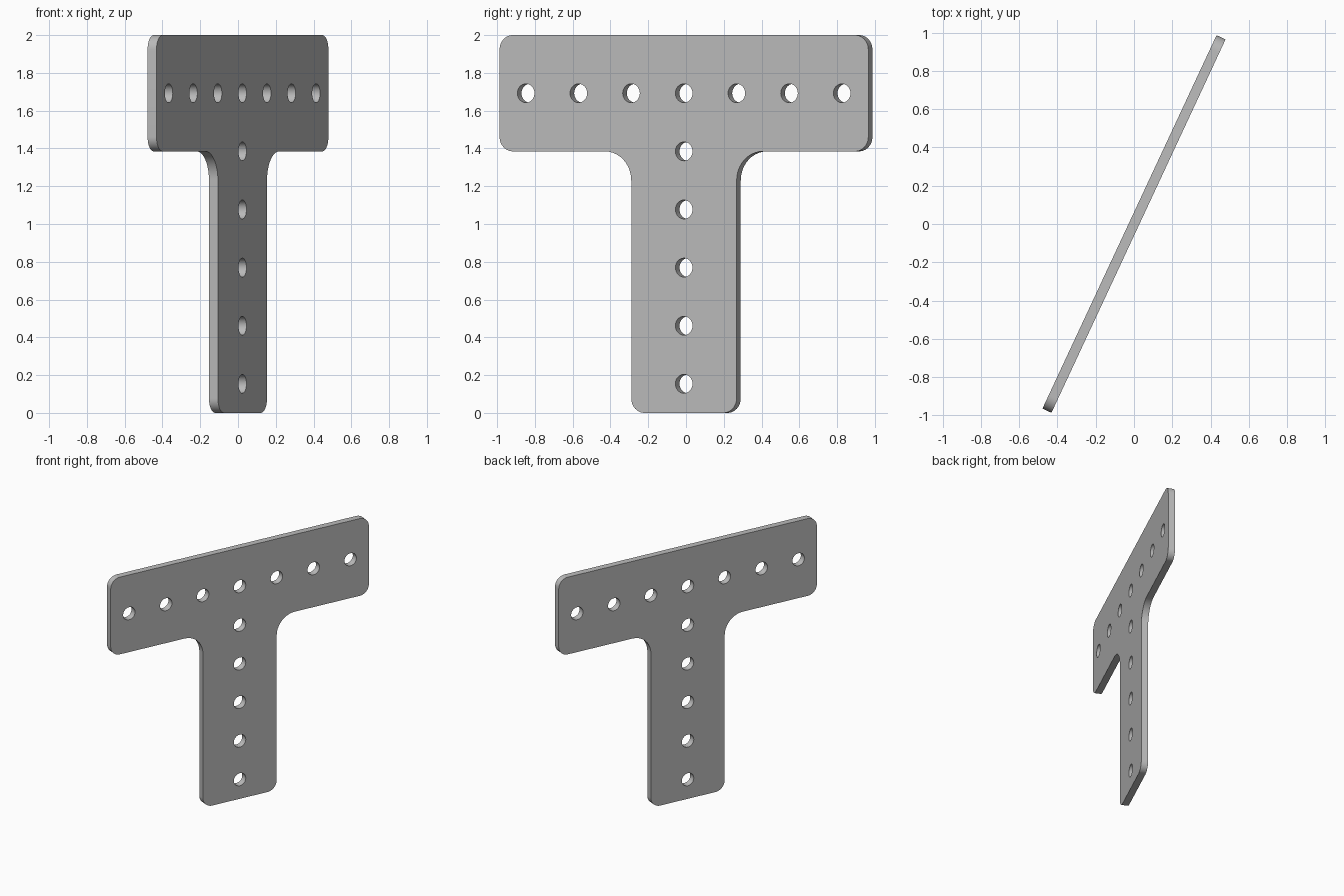
import bpy
import bmesh
from math import sin, cos, pi, radians
from mathutils import Vector

cube = bpy.data.objects.get("Cube")
if cube:
    bpy.data.objects.remove(cube, do_unlink=True)

HEIGHT = 2.0
PITCH = HEIGHT / 6.5          # hole spacing, drives every proportion
THICKNESS = 0.052
HOLE_RADIUS = 0.05
CORNER, FILLET = PITCH / 4, PITCH / 2


def rounded_outline(corners, steps=10):
    """Round each right-angled corner (x, z, radius) of a closed outline."""
    points = []
    for i, (x, z, r) in enumerate(corners):
        p = Vector((x, z))
        before = Vector(corners[i - 1][:2])
        after = Vector(corners[(i + 1) % len(corners)][:2])
        u, v = (before - p).normalized(), (after - p).normalized()
        centre = p + (u + v) * r
        for k in range(steps + 1):
            a = pi / 2 * k / steps
            points.append(centre - r * (v * cos(a) + u * sin(a)))
    return points


def circle(x, z, r, sides=32):
    return [Vector((x + r * cos(2 * pi * k / sides), z + r * sin(2 * pi * k / sides)))
            for k in range(sides)]


def add_loop(bm, points):
    verts = [bm.verts.new((p.x, -THICKNESS / 2, p.y)) for p in points]
    for i, v in enumerate(verts):
        bm.edges.new((verts[i - 1], v))


# T-shaped outline: right half, then mirrored for the left half
arm, stem, shoulder = PITCH * 3.5, PITCH, HEIGHT - 2 * PITCH
half = [(stem, 0, CORNER), (stem, shoulder, FILLET),
        (arm, shoulder, CORNER), (arm, HEIGHT, CORNER)]
outline = half + [(-x, z, r) for x, z, r in reversed(half)]

# Bolt holes: a row along the arm and a column down the stem
bar_z = HEIGHT - PITCH
holes = [(i * PITCH, bar_z) for i in range(-3, 4)]
holes += [(0, bar_z - i * PITCH) for i in range(1, 6)]

# Fill the perforated profile and extrude it to a plate
bm = bmesh.new()
add_loop(bm, rounded_outline(outline))
for x, z in holes:
    add_loop(bm, circle(x, z, HOLE_RADIUS))
bmesh.ops.triangle_fill(bm, edges=bm.edges[:], use_beauty=True, normal=(0, -1, 0))
extruded = bmesh.ops.extrude_face_region(bm, geom=bm.faces[:])
bmesh.ops.translate(bm, vec=(0, THICKNESS, 0),
                    verts=[g for g in extruded["geom"] if isinstance(g, bmesh.types.BMVert)])
bmesh.ops.recalc_face_normals(bm, faces=bm.faces[:])
mesh = bpy.data.meshes.new("t_plate")
bm.to_mesh(mesh)
bm.free()

# Grey metal
metal = bpy.data.materials.new("grey_metal")
metal.use_nodes = True
grey = (0.5, 0.5, 0.5, 1)
metal.diffuse_color = grey
metal.node_tree.nodes["Principled BSDF"].inputs["Base Color"].default_value = grey
mesh.materials.append(metal)

plate = bpy.data.objects.new("t_plate", mesh)
bpy.context.collection.objects.link(plate)
plate.rotation_euler.z = radians(65)

bpy.ops.object.select_all(action="DESELECT")
plate.select_set(True)
bpy.context.view_layer.objects.active = plate
bpy.ops.object.shade_smooth_by_angle(angle=radians(30))
